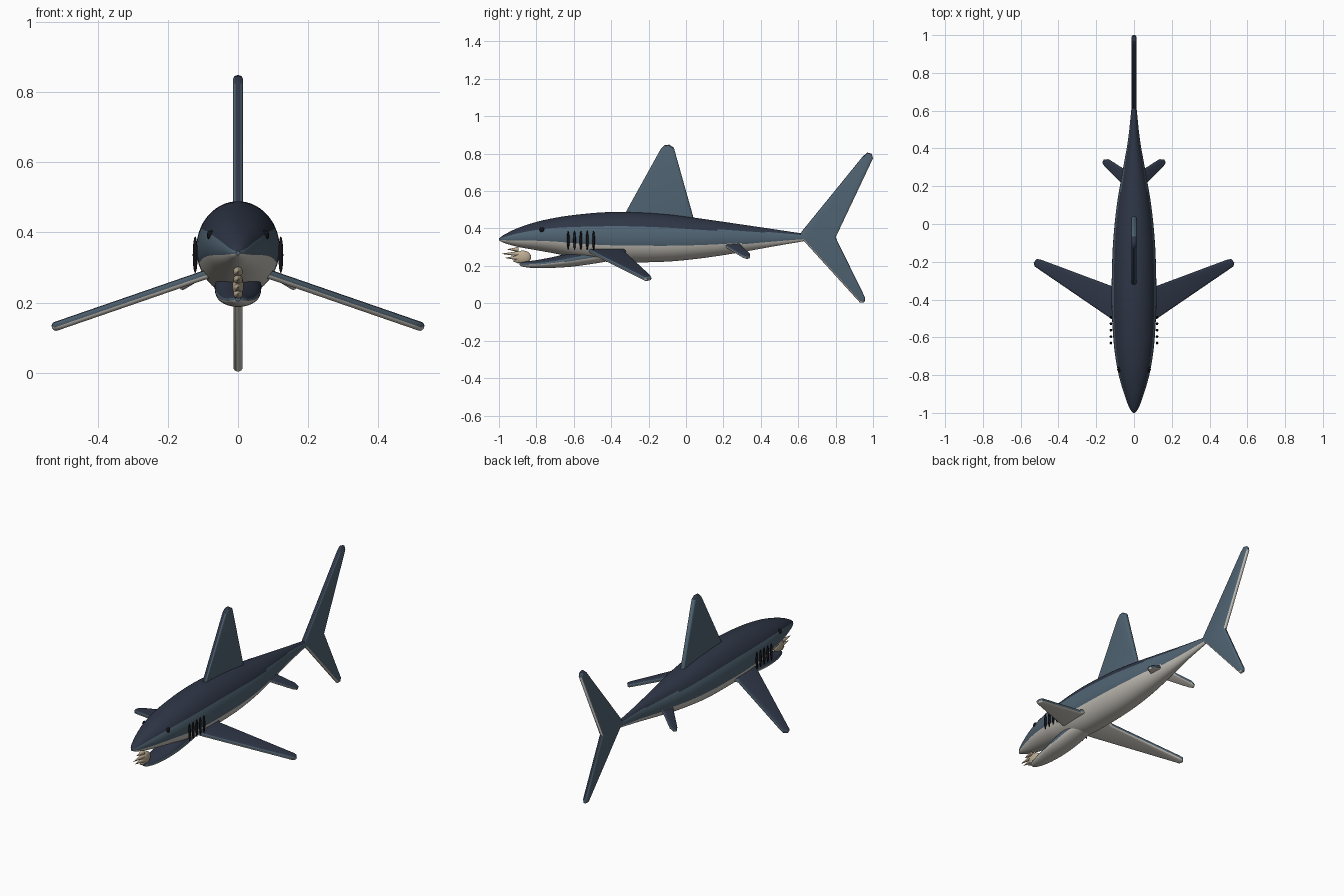
import bpy, bmesh, math
from mathutils import Vector

cube = bpy.data.objects.get("Cube")
if cube:
    bpy.data.objects.remove(cube, do_unlink=True)


def material(name, rgb):
    m = bpy.data.materials.new(name)
    m.use_nodes = True
    m.diffuse_color = (*rgb, 1)
    m.node_tree.nodes["Principled BSDF"].inputs["Base Color"].default_value = (*rgb, 1)
    return m


BACK = material("dark back", (.027, .036, .06))
SIDE = material("slate side", (.08, .127, .17))
BELLY = material("pale belly", (.58, .55, .50))
BLACK = material("black", (.006, .006, .008))
IVORY = material("ivory", (.50, .41, .29))
SKIN = [BACK, SIDE, BELLY]


def finish(bm, name, mats):
    # countershading: dark upward faces, slate sides, pale undersides
    bmesh.ops.recalc_face_normals(bm, faces=bm.faces)
    bm.normal_update()
    if len(mats) == 3:
        for f in bm.faces:
            f.material_index = 0 if f.normal.z > .42 else 2 if f.normal.z < -.3 else 1
    me = bpy.data.meshes.new(name)
    bm.to_mesh(me)
    bm.free()
    for m in mats:
        me.materials.append(m)
    ob = bpy.data.objects.new(name, me)
    bpy.context.collection.objects.link(ob)
    bpy.ops.object.select_all(action='DESELECT')
    ob.select_set(True)
    bpy.context.view_layer.objects.active = ob
    bpy.ops.object.shade_smooth_by_angle(angle=math.radians(45))
    return ob


def spline(stations, steps):
    # Catmull-Rom through the stations
    p = [Vector(s) for s in stations]
    p = [2 * p[0] - p[1]] + p + [2 * p[-1] - p[-2]]
    out = []
    for a, b, c, d in zip(p, p[1:], p[2:], p[3:]):
        for i in range(steps):
            t = i / steps
            out.append(.5 * (2 * b + (c - a) * t + (2 * a - 5 * b + 4 * c - d) * t ** 2
                             + (3 * b - a - 3 * c + d) * t ** 3))
    return out + [p[-2]]


def loft(name, stations, sides=56, steps=6):
    # elliptical rings from (y, top, bottom, half width)
    bm = bmesh.new()
    rings = []
    for y, top, bottom, w in spline(stations, steps):
        ring = []
        for k in range(sides):
            a = math.tau * k / sides
            ring.append(bm.verts.new((w * math.cos(a), y,
                                      (top + bottom) / 2 + (top - bottom) / 2 * math.sin(a))))
        rings.append(ring)
    for r, q in zip(rings, rings[1:]):
        for k in range(sides):
            n = (k + 1) % sides
            bm.faces.new((r[k], r[n], q[n], q[k]))
    bm.faces.new(rings[0])
    bm.faces.new(rings[-1])
    return finish(bm, name, SKIN)


def fin(name, outline, normal, half):
    # thick plate with rounded rim
    n = Vector(normal).normalized() * half
    bm = bmesh.new()
    face = bm.faces.new([bm.verts.new(Vector(p) - n) for p in outline])
    ext = bmesh.ops.extrude_face_region(bm, geom=[face])["geom"]
    bmesh.ops.translate(bm, vec=2 * n, verts=[v for v in ext if isinstance(v, bmesh.types.BMVert)])
    bmesh.ops.recalc_face_normals(bm, faces=bm.faces)
    rim = [e for e in bm.edges if abs((e.verts[0].co - e.verts[1].co).normalized().dot(n.normalized())) < .5]
    bmesh.ops.bevel(bm, geom=rim, offset=half * .85, segments=4, profile=.5,
                    affect='EDGES', clamp_overlap=True)
    return finish(bm, name, SKIN)


def ellipsoid(name, loc, radii, mat):
    bm = bmesh.new()
    bmesh.ops.create_uvsphere(bm, u_segments=20, v_segments=12, radius=1)
    for v in bm.verts:
        v.co = Vector(loc) + Vector(a * b for a, b in zip(v.co, radii))
    return finish(bm, name, [mat])


# trunk with upper jaw
loft("body", [
    (-1, .347, .336, .006), (-.97, .368, .322, .026), (-.9, .402, .302, .052),
    (-.8, .435, .284, .081), (-.7, .457, .266, .099), (-.6, .472, .246, .110),
    (-.45, .486, .224, .118), (-.3, .488, .219, .118), (-.1, .476, .223, .111),
    (.1, .450, .243, .091), (.3, .421, .274, .057), (.45, .399, .301, .031),
    (.63, .372, .332, .012)])

# hanging lower jaw
loft("lower_jaw", [
    (-.89, .214, .205, .008), (-.87, .222, .195, .024), (-.8, .231, .188, .044),
    (-.7, .250, .190, .060), (-.6, .276, .197, .066), (-.48, .300, .214, .064),
    (-.36, .300, .235, .045)])

# upright fins
fin("dorsal_fin", [(0, y, z) for y, z in [
    (-.34, .455), (-.135, .825), (-.115, .846), (-.09, .848), (-.065, .832), (.045, .44)]],
    (1, 0, 0), .014)
fin("tail_fin", [(0, y, z) for y, z in [
    (.60, .355), (.62, .385), (.945, .785), (.97, .806), (.993, .80), (1, .775),
    (.80, .352), (.958, .03), (.955, .006), (.93, .004), (.635, .328)]],
    (1, 0, 0), .013)

for side, s in (("left", 1), ("right", -1)):
    # paired fins, sloping down away from the body
    fin(side + "_pectoral_fin", [(s * x, y, .277 - .345 * (x - .1)) for x, y in [
        (.05, -.54), (.115, -.505), (.50, -.242), (.525, -.225), (.53, -.205),
        (.515, -.185), (.49, -.19), (.115, -.33), (.05, -.30)]],
        (s * .345, 0, 1), .013)
    fin(side + "_pelvic_fin", [(s * x, y, .305 - .6 * (x - .06)) for x, y in [
        (.02, .17), (.065, .215), (.155, .305), (.166, .325), (.158, .342),
        (.135, .343), (.06, .295), (.02, .28)]],
        (s * .6, 0, 1), .010)
    ellipsoid(side + "_eye", (s * .077, -.77, .392), (.012, .014, .014), BLACK)
    for i in range(5):
        ellipsoid(f"{side}_gill_{i + 1}", (s * .122, -.63 + .034 * i, .336),
                  (.007, .007, .052), BLACK)

# mouth contents: rounded plate and forward spikes
ellipsoid("mouth_plate", (0, -.872, .247), (.016, .044, .035), IVORY)
for i, (tip, z) in enumerate([(-.955, .288), (-.985, .265), (-.965, .243), (-.925, .226)]):
    bm = bmesh.new()
    bmesh.ops.create_cone(bm, cap_ends=True, segments=10, radius1=.014, radius2=.001, depth=1)
    for v in bm.verts:
        t = v.co.z + .5
        v.co = Vector((v.co.x, -.895 + (tip + .895) * t, z + v.co.y))
    finish(bm, f"tooth_{i + 1}", [IVORY])
